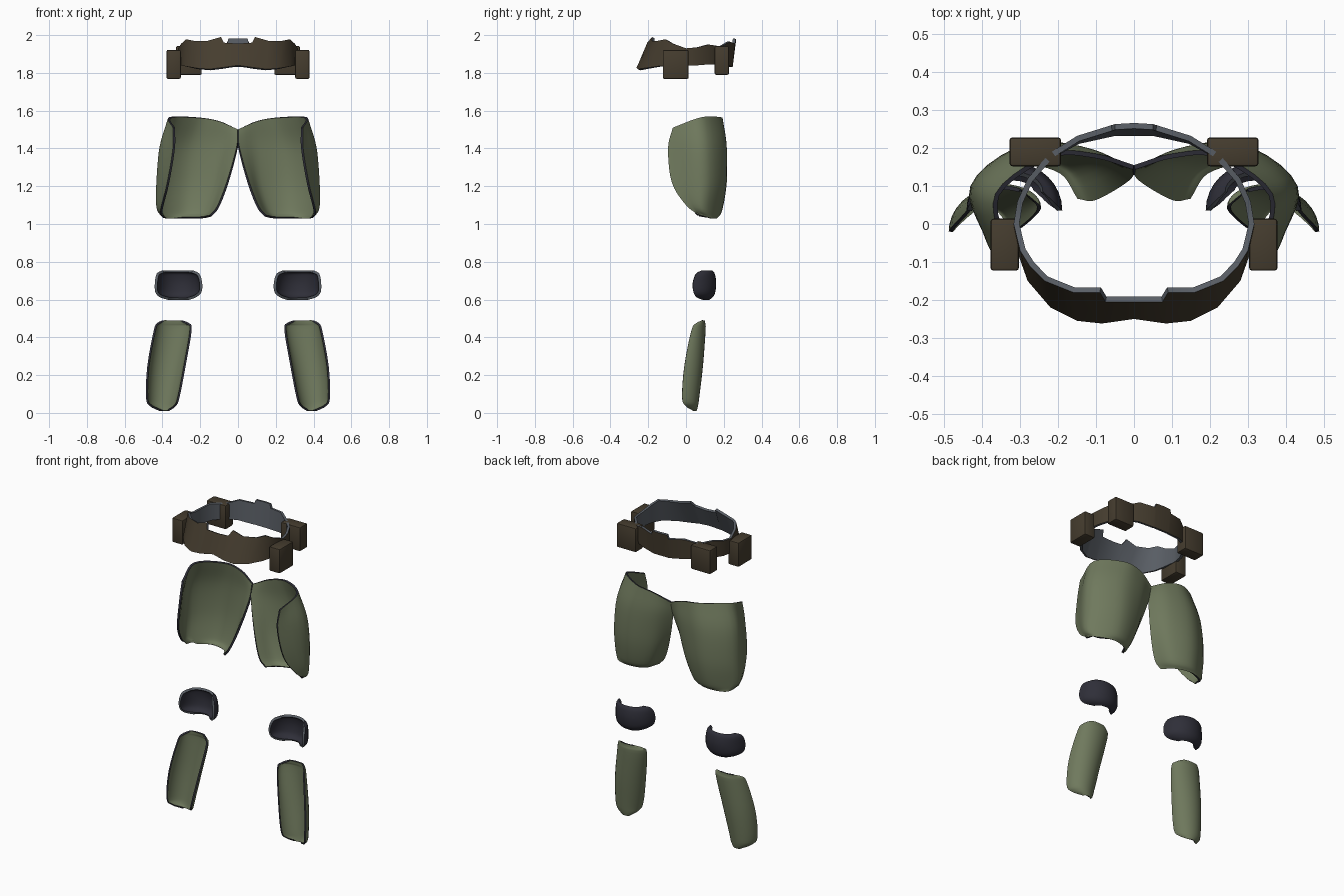
import bpy
import math
from mathutils import Vector

if "Cube" in bpy.data.objects:
    bpy.data.objects.remove(bpy.data.objects["Cube"])


def material(name, rgb):
    m = bpy.data.materials.new(name)
    m.diffuse_color = (*rgb, 1)
    m.use_nodes = True
    m.node_tree.nodes["Principled BSDF"].inputs["Base Color"].default_value = m.diffuse_color
    return m


GREEN = material("olive_green", (0.160, 0.192, 0.110))
BROWN = material("leather_brown", (0.060, 0.046, 0.028))
NAVY = material("dark_navy", (0.028, 0.028, 0.040))
SLATE = material("slate_grey", (0.100, 0.112, 0.130))


def spline(points, steps):
    """Smooth curve through all points, with steps divisions per span."""
    pts = [Vector(p) for p in points]
    pts = [2 * pts[0] - pts[1]] + pts + [2 * pts[-1] - pts[-2]]
    out = []
    for i in range(1, len(pts) - 2):
        a, b, c, d = pts[i - 1:i + 3]
        for s in range(steps):
            t = s / steps
            out.append(0.5 * (2 * b + (c - a) * t + (2 * a - 5 * b + 4 * c - d) * t * t
                              + (3 * b - a - 3 * c + d) * t ** 3))
    out.append(pts[-2])
    return out


def finish(obj, angle=35):
    """Apply modifiers and smooth the soft edges."""
    bpy.ops.object.select_all(action='DESELECT')
    obj.select_set(True)
    bpy.context.view_layer.objects.active = obj
    bpy.ops.object.convert(target='MESH')
    bpy.ops.object.shade_smooth_by_angle(angle=math.radians(angle))


def mirror(obj, merge=False):
    m = obj.modifiers.new("mirror", 'MIRROR')
    m.use_mirror_merge = merge


def sheet(name, rows, thickness, mats, inside=0, closed_ring=False):
    """Plate from a grid of points: thickened inwards, rimmed and mirrored."""
    n = len(rows[0])
    verts = [p for row in rows for p in row]
    faces = [(r * n + c, r * n + c + 1, (r + 1) * n + c + 1, (r + 1) * n + c)
             for r in range(len(rows) - 1) for c in range(n - 1)]
    mesh = bpy.data.meshes.new(name)
    mesh.from_pydata(verts, [], faces)
    obj = bpy.data.objects.new(name, mesh)
    bpy.context.collection.objects.link(obj)
    for m in mats:
        mesh.materials.append(m)
    if closed_ring:
        mirror(obj, True)
    s = obj.modifiers.new("thickness", 'SOLIDIFY')
    s.thickness = thickness
    s.offset = -1
    s.material_offset = inside
    s.material_offset_rim = 1
    if not closed_ring:
        mirror(obj)
    finish(obj)
    return obj


def arc_rows(sections, n=16, steps=4):
    """Horizontal arcs from (z, inner x, outer x, inner y, outer y, back y)."""
    columns = []
    for k in range(n + 1):
        t = k / n
        col = []
        for z, xi, xo, yi, yo, yb in sections:
            x = (xi + xo) / 2 - (xo - xi) / 2 * math.cos(math.pi * t)
            y = yi + (yo - yi) * t
            col.append((x, y + (yb - y) * math.sin(math.pi * t), z))
        columns.append(spline(col, steps))
    return [list(row) for row in zip(*columns)]


# Thigh shells wrapping the back and outer side
thigh = [
    [(0, .155, 1.50), (.10, .185, 1.545), (.22, .185, 1.565), (.365, .08, 1.565), (.345, -.07, 1.51)],
    [(0, .13, 1.41), (.11, .197, 1.41), (.27, .208, 1.41), (.415, .09, 1.41), (.345, -.095, 1.40)],
    [(.05, .09, 1.22), (.12, .18, 1.22), (.28, .212, 1.22), (.43, .10, 1.22), (.375, -.075, 1.22)],
    [(.10, .065, 1.09), (.16, .158, 1.07), (.29, .188, 1.07), (.425, .10, 1.08), (.405, 0, 1.10)],
    [(.14, .07, 1.04), (.19, .14, 1.03), (.29, .165, 1.03), (.385, .135, 1.03), (.415, .065, 1.05)],
]
across = [spline(row, 5) for row in thigh]
columns = [spline(col, 5) for col in zip(*across)]
sheet("thigh_plates", [list(r) for r in zip(*columns)], 0.012, [GREEN, NAVY])

# Knee pads
sheet("knee_pads", arc_rows([
    (.755, .24, .40, .085, .085, .138),
    (.737, .205, .43, .052, .055, .152),
    (.69, .19, .44, .037, .037, .160),
    (.64, .193, .438, .040, .040, .155),
    (.613, .22, .415, .055, .055, .142),
    (.598, .26, .37, .090, .090, .122)]), 0.014, [NAVY, SLATE])

# Calf plates with rounded ends
sheet("calf_plates", arc_rows([
    (.490, .295, .400, .088, .085, .100),
    (.475, .260, .428, .060, .055, .102),
    (.440, .245, .445, .040, .030, .104),
    (.250, .277, .480, .005, -.008, .090),
    (.080, .310, .487, -.015, -.020, .070),
    (.035, .330, .465, .008, .000, .063),
    (.010, .365, .415, .045, .040, .056)]), 0.010, [GREEN, NAVY])

# Belt: lower and upper outline of one half, from front centre to back centre
low = [(0, -.25, 1.84), (.07, -.26, 1.83), (.085, -.262, 1.828), (.15, -.255, 1.82),
       (.22, -.22, 1.825), (.28, -.15, 1.835), (.305, -.08, 1.84), (.317, 0, 1.84),
       (.307, .06, 1.84), (.28, .12, 1.845), (.225, .185, 1.845), (.15, .225, 1.84),
       (.06, .245, 1.83), (.05, .247, 1.83), (0, .247, 1.83)]
high = [(0, -.205, 1.955), (.075, -.205, 1.96), (.09, -.18, 1.99), (.16, -.18, 1.97),
        (.235, -.15, 1.97), (.275, -.11, 1.978), (.30, -.07, 1.955), (.317, 0, 1.93),
        (.307, .06, 1.935), (.28, .12, 1.95), (.222, .187, 1.94), (.15, .232, 1.965),
        (.06, .26, 1.955), (.05, .263, 1.98), (0, .266, 1.98)]
sheet("belt", [low, high], 0.015, [BROWN, SLATE], inside=1, closed_ring=True)


# Belt pouches
def pouch_pair(name, lo, hi):
    lo, hi = Vector(lo), Vector(hi)
    bpy.ops.mesh.primitive_cube_add(size=1)
    obj = bpy.context.object
    obj.name = name
    for v in obj.data.vertices:
        v.co = (lo + hi) / 2 + v.co * (hi - lo)
    obj.data.materials.append(BROWN)
    b = obj.modifiers.new("bevel", 'BEVEL')
    b.width = 0.008
    b.segments = 2
    mirror(obj)
    finish(obj)


pouch_pair("side_pouches", (.303, -.123, 1.768), (.378, .014, 1.922))
pouch_pair("back_pouches", (.192, .152, 1.79), (.328, .228, 1.942))
